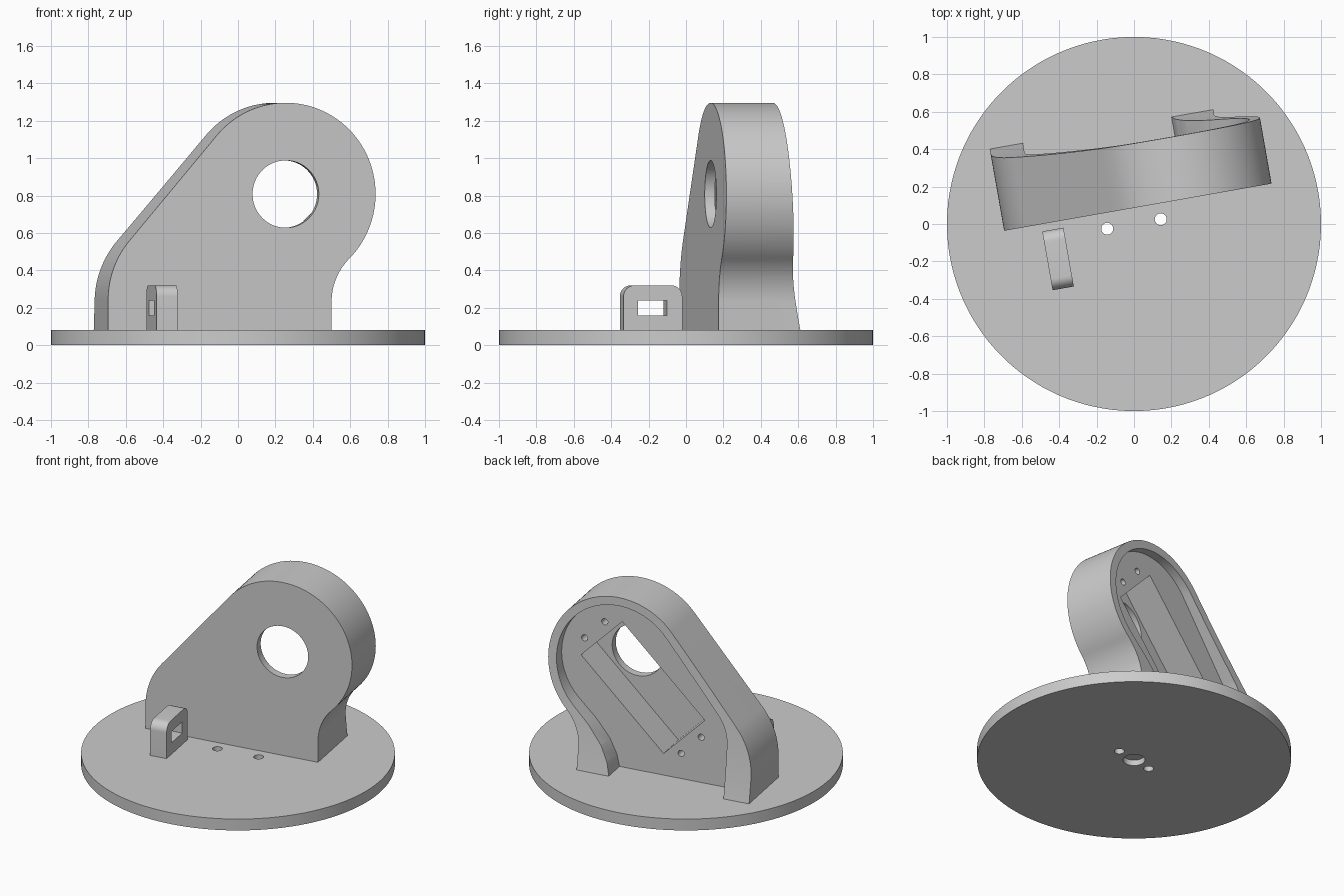
import bpy, bmesh
from math import sin, cos, radians
from mathutils import Matrix

if "Cube" in bpy.data.objects:
    bpy.data.objects.remove(bpy.data.objects["Cube"])

TURN = Matrix.Rotation(radians(10), 4, 'Z')   # bracket and clip are turned on the base


def prism(name, pts, lo, hi, axis):
    """Extrude a closed 2D profile from lo to hi along the given axis."""
    place = {'x': lambda p, d: (d, p[0], p[1]),
             'y': lambda p, d: (p[0], d, p[1]),
             'z': lambda p, d: (p[0], p[1], d)}[axis]
    bm = bmesh.new()
    a = [bm.verts.new(place(p, lo)) for p in pts]
    b = [bm.verts.new(place(p, hi)) for p in pts]
    n = len(pts)
    bm.faces.new(a)
    bm.faces.new(b[::-1])
    for i in range(n):
        bm.faces.new((a[i], b[i], b[(i + 1) % n], a[(i + 1) % n]))
    bmesh.ops.recalc_face_normals(bm, faces=bm.faces)
    me = bpy.data.meshes.new(name)
    bm.to_mesh(me)
    bm.free()
    ob = bpy.data.objects.new(name, me)
    bpy.context.collection.objects.link(ob)
    return ob


def arc(cx, cy, r, a0, a1, n=24):
    return [(cx + r * cos(radians(a0 + (a1 - a0) * i / n)),
             cy + r * sin(radians(a0 + (a1 - a0) * i / n))) for i in range(n + 1)]


def circle(cx, cy, r, n=48):
    return arc(cx, cy, r, 0, 360, n)[:-1]


def cut(ob, *cutters):
    bpy.context.view_layer.objects.active = ob
    for c in cutters:
        c.hide_render = True
        m = ob.modifiers.new("cut", 'BOOLEAN')
        m.operation, m.solver, m.object = 'DIFFERENCE', 'EXACT', c
        bpy.ops.object.modifier_apply(modifier=m.name)
        bpy.data.objects.remove(c)


def finish(ob):
    ob.data.transform(TURN)
    bpy.ops.object.select_all(action='DESELECT')
    ob.select_set(True)
    bpy.context.view_layer.objects.active = ob
    bpy.ops.object.shade_smooth_by_angle(angle=radians(25))


# Round base with two through holes and a centre recess underneath
base = prism("base_disc", circle(0, 0, 1, 128), 0, 0.08, 'z')
cut(base,
    prism("c", circle(-0.145, 0, 0.032, 32), -0.1, 0.2, 'z'),
    prism("c", circle(0.145, 0, 0.032, 32), -0.1, 0.2, 'z'),
    prism("c", circle(0, 0, 0.07), -0.1, 0.04, 'z'))
finish(base)

# Upright bracket: outer outline
SX, SZ = 0.274, 0.808            # shaft hole centre
outer = ([(0.523, 0.05)]
         + arc(0.851, 0.231, 0.328, 180, 135, 16)
         + arc(SX, SZ, 0.488, -45, 140, 64)[1:]
         + arc(-0.202, 0.243, 0.488, 140, 180, 20)
         + [(-0.69, 0.05)])
bracket = prism("bracket", outer, 0.085, 0.7, 'y')

# Flared back surface, deeper towards the base
c0, c1, c2 = (0.545, 0.0), (0.437, 0.5), (0.423, 1.32)
flare = [tuple((1 - t) ** 2 * p + 2 * t * (1 - t) * q + t * t * r
               for p, q, r in zip(c0, c1, c2)) for t in [i / 24 for i in range(25)]]
flare = [(0.545, -0.1)] + flare + [(0.423, 1.5), (1, 1.5), (1, -0.1)]

# Inner recess outline behind the rim
inner = ([(0.295, -0.05), (0.297, 0.08), (0.316, 0.165), (0.365, 0.268), (0.46, 0.388)]
         + arc(SX, SZ, 0.43, -45, 140, 64)
         + arc(-0.21, 0.43, 0.30, 140, 180, 16) + [(-0.51, -0.05)])

# Tilted motor pocket with four screw holes
k = cos(radians(45))
PX, PZ = SX - 0.2 * k, SZ - 0.2 * k


def tilted(a, b):
    return (PX + (a - b) * k, PZ + (a + b) * k)


pocket = [tilted(a, b) for a, b in ((-0.41, -0.205), (0.41, -0.205), (0.41, 0.205), (-0.41, 0.205))]
screws = [prism("c", circle(*tilted(a, b), 0.022, 24), 0.17, 0.6, 'y')
          for a in (-0.48, 0.48) for b in (-0.1, 0.1)]
cut(bracket,
    prism("c", flare, -2, 2, 'x'),
    prism("c", inner, 0.365, 1.2, 'y'),
    prism("c", pocket, 0.14, 1.1, 'y'),
    prism("c", circle(SX, SZ, 0.18, 64), -0.2, 0.25, 'y'),
    *screws)
finish(bracket)

# Small cable clip with rounded top and a slot
clip = prism("cable_clip", [(-0.273, 0.06)] + arc(-0.213, 0.26, 0.06, 180, 90, 10)
             + arc(-0.014, 0.26, 0.06, 90, 0, 10) + [(0.046, 0.06)], -0.49, -0.375, 'x')
cut(clip, prism("c", [(-0.195, 0.16), (-0.037, 0.16), (-0.037, 0.24), (-0.195, 0.24)], -0.7, -0.2, 'x'))
finish(clip)
